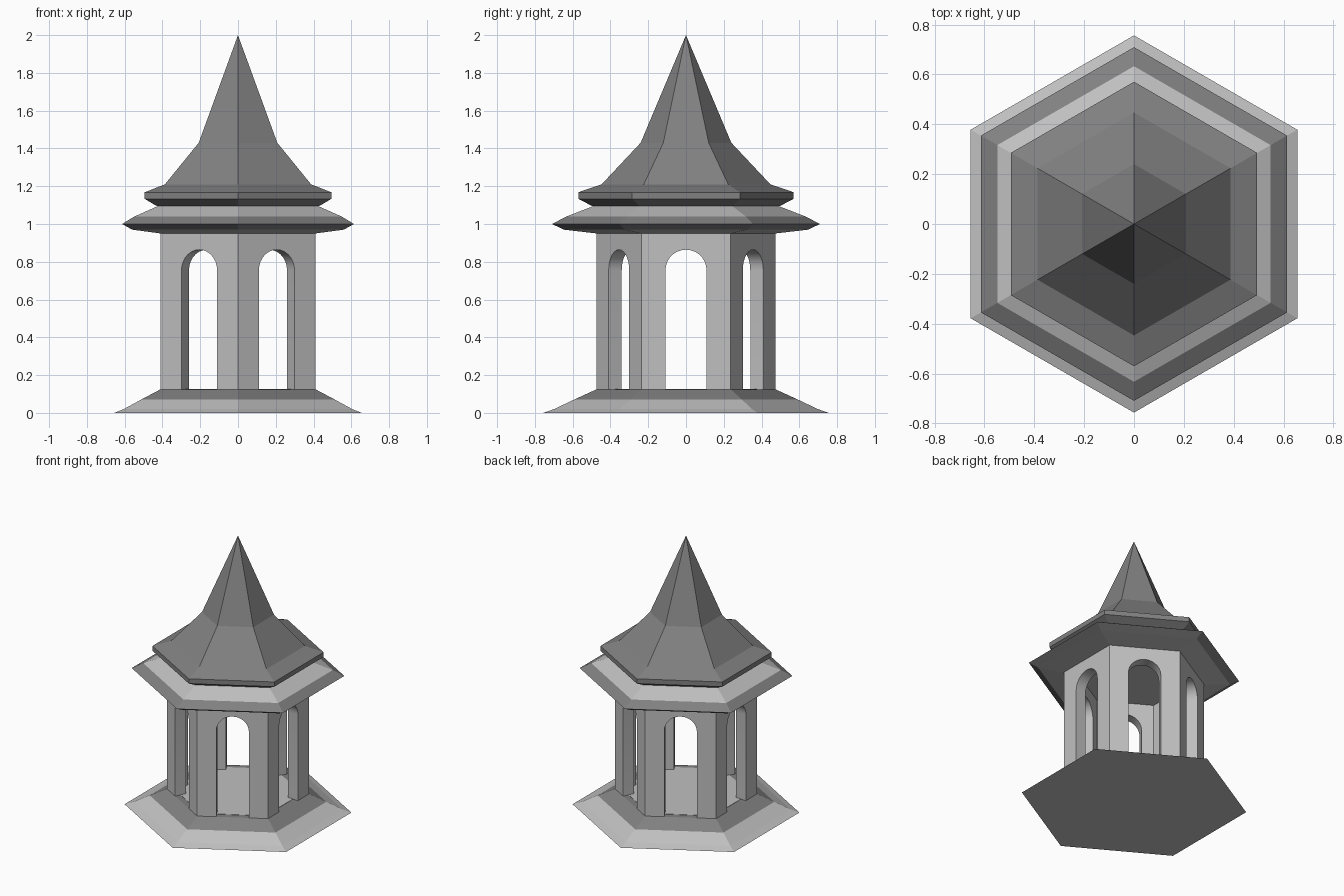
import bpy, bmesh
from math import sin, cos, tan, pi, radians
from mathutils import Matrix, Vector

cube = bpy.data.objects.get("Cube")
if cube:
    bpy.data.objects.remove(cube, do_unlink=True)


def make_material(name, value):
    mat = bpy.data.materials.new(name)
    mat.use_nodes = True
    colour = (value, value, value, 1)
    mat.diffuse_color = colour
    mat.node_tree.nodes["Principled BSDF"].inputs["Base Color"].default_value = colour
    return mat


MATERIALS = [make_material("light stone", 0.53), make_material("dark grey roof", 0.22)]
LIGHT, DARK = 0, 1
SIDES = 6


def finish(name, bm):
    bmesh.ops.remove_doubles(bm, verts=bm.verts, dist=0.0005)
    bmesh.ops.recalc_face_normals(bm, faces=bm.faces)
    mesh = bpy.data.meshes.new(name)
    bm.to_mesh(mesh)
    bm.free()
    for mat in MATERIALS:
        mesh.materials.append(mat)
    obj = bpy.data.objects.new(name, mesh)
    bpy.context.collection.objects.link(obj)


def hex_ring(bm, apothem, z):
    """Six corners, one of them pointing along +y."""
    r = apothem / cos(pi / SIDES)
    angles = [radians(30) + i * 2 * pi / SIDES for i in range(SIDES)]
    return [bm.verts.new((r * cos(a), r * sin(a), z)) for a in angles]


def hex_stack(name, profile, bands, bottom=LIGHT, top=DARK):
    """Six-sided solid from (apothem, height) pairs, one colour per band."""
    bm = bmesh.new()
    rings = [hex_ring(bm, a, z) for a, z in profile]
    for low, high, colour in zip(rings, rings[1:], bands):
        for i in range(SIDES):
            j = (i + 1) % SIDES
            bm.faces.new((low[i], low[j], high[j], high[i])).material_index = colour
    bm.faces.new(rings[0][::-1]).material_index = bottom
    if profile[-1][0] > 0.01:
        bm.faces.new(rings[-1]).material_index = top
    finish(name, bm)


# Stepped base and floor inside the room
FLOOR_Z, CEILING_Z = 0.125, 0.95
hex_stack("base", [(0.655, 0), (0.605, 0.02), (0.51, 0.072), (0.41, FLOOR_Z)],
          [LIGHT, LIGHT, DARK])
hex_stack("floor", [(0.37, FLOOR_Z - 0.003), (0.37, FLOOR_Z + 0.002)], [LIGHT], top=LIGHT)

# Eave with a pale soffit and a dark rim
hex_stack("eave", [(0.41, CEILING_Z), (0.56, 0.97), (0.614, 1.0), (0.548, 1.04), (0.42, 1.097)],
          [LIGHT, DARK, DARK, LIGHT])

# Roof trim and pointed spire
hex_stack("roof", [(0.43, 1.095), (0.494, 1.133), (0.494, 1.168), (0.387, 1.21),
                   (0.208, 1.43), (0.0001, 2.0)], [DARK] * 5, bottom=DARK)


# Six wall panels, each with an arched doorway
OUTER, INNER = 0.41, 0.33
DOOR, SPRING, ARCH_STEPS = 0.109, 0.755, 14


def wall_outline(apothem):
    arch = [(-DOOR * cos(pi * k / ARCH_STEPS), SPRING + DOOR * sin(pi * k / ARCH_STEPS))
            for k in range(ARCH_STEPS + 1)]
    door = [(-DOOR, FLOOR_Z)] + arch + [(DOOR, FLOOR_Z)]
    w = apothem * tan(pi / SIDES)
    frame = [(w, FLOOR_Z), (w, CEILING_Z), (-w, CEILING_Z), (-w, FLOOR_Z)]
    return door, frame


def wall_panel(bm, angle):
    turn = Matrix.Rotation(angle, 3, "Z")
    doors = []
    for apothem in (OUTER, INNER):
        door, frame = wall_outline(apothem)
        verts = [bm.verts.new(turn @ Vector((apothem, u, z))) for u, z in door + frame]
        bm.faces.new(verts)
        doors.append(verts[:len(door)])
    out, inn = doors
    for k in range(len(out) - 1):
        bm.faces.new((out[k], out[k + 1], inn[k + 1], inn[k])).smooth = True


bm = bmesh.new()
for side in range(SIDES):
    wall_panel(bm, side * 2 * pi / SIDES)
# Close the top between the outer and inner skins
outer_top, inner_top = hex_ring(bm, OUTER, CEILING_Z), hex_ring(bm, INNER, CEILING_Z)
for i in range(SIDES):
    j = (i + 1) % SIDES
    bm.faces.new((outer_top[i], outer_top[j], inner_top[j], inner_top[i]))
finish("arched_walls", bm)
